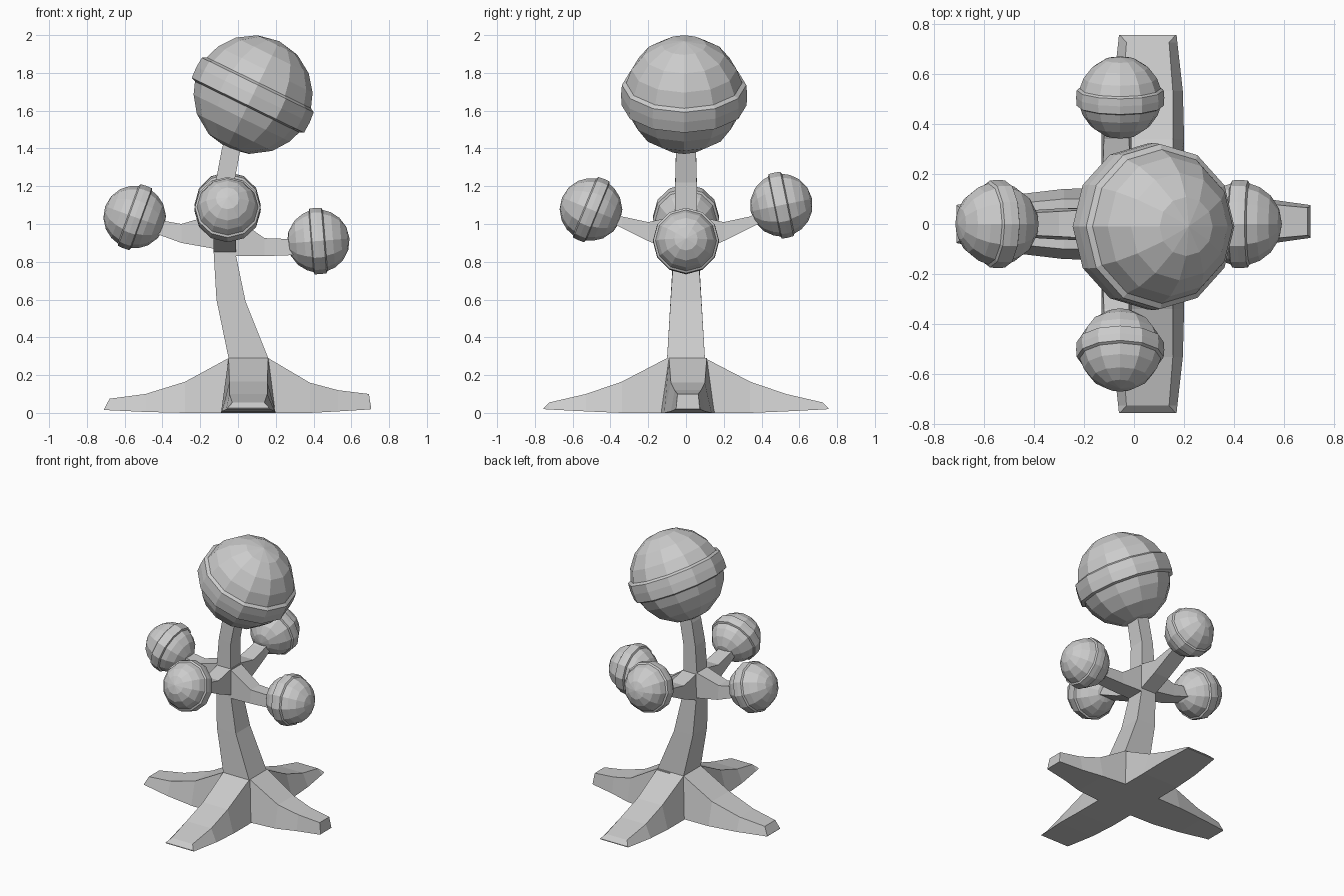
import bpy, bmesh, math
from mathutils import Vector, Matrix

if "Cube" in bpy.data.objects:
    bpy.data.objects.remove(bpy.data.objects["Cube"])


def finish(name, bm):
    bmesh.ops.recalc_face_normals(bm, faces=bm.faces)
    me = bpy.data.meshes.new(name)
    bm.to_mesh(me)
    bm.free()
    ob = bpy.data.objects.new(name, me)
    bpy.context.collection.objects.link(ob)
    return ob


def loft(name, rings):
    """Skin a list of equal-sized point rings and cap both ends."""
    bm = bmesh.new()
    rows = [[bm.verts.new(p) for p in r] for r in rings]
    n = len(rows[0])
    for a, b in zip(rows, rows[1:]):
        for i in range(n):
            j = (i + 1) % n
            bm.faces.new((a[i], a[j], b[j], b[i]))
    bm.faces.new(rows[0])
    bm.faces.new(rows[-1])
    return finish(name, bm)


def limb(name, origin, direction, stations):
    """Trapezoid limb; station = distance, z bottom, half bottom, z top, half top."""
    o, d = Vector((*origin, 0)), Vector((*direction, 0))
    s = Vector((-d.y, d.x, 0))
    up = Vector((0, 0, 1))
    rings = []
    for t, zb, hb, zt, ht in stations:
        c = o + d * t
        rings.append([c - s * hb + up * zb, c + s * hb + up * zb,
                      c + s * ht + up * zt, c - s * ht + up * zt])
    return loft(name, rings)


def ball(name, centre, axis, r, seg=12):
    """Low-poly sphere with a raised band around its equator."""
    prof = [(r * math.cos(math.radians(a)), r * math.sin(math.radians(a)))
            for a in (-68, -45, -26)]
    prof += [(r * 0.975, -r * 0.23), (r * 1.05, -r * 0.20), (r * 1.06, 0),
             (r * 1.045, r * 0.18), (r * 0.975, r * 0.22)]
    prof += [(r * math.cos(math.radians(a)), r * math.sin(math.radians(a)))
             for a in (28, 47, 68)]
    bm = bmesh.new()
    rows = [[bm.verts.new((q * math.cos(2 * math.pi * i / seg),
                           q * math.sin(2 * math.pi * i / seg), h))
             for i in range(seg)] for q, h in prof]
    for a, b in zip(rows, rows[1:]):
        for i in range(seg):
            j = (i + 1) % seg
            bm.faces.new((a[i], a[j], b[j], b[i]))
    for row, h in ((rows[0], -r), (rows[-1], r)):
        pole = bm.verts.new((0, 0, h))
        for i in range(seg):
            bm.faces.new((row[i], row[(i + 1) % seg], pole))
    rot = Vector(axis).to_track_quat('Z', 'Y').to_matrix().to_4x4()
    bm.transform(Matrix.Translation(centre) @ rot)
    return finish(name, bm)


# Trunk: x left, z left, x right, z right, half depth
trunk = [(-0.05, 0.1, 0.16, 0.1, 0.10), (-0.05, 0.29, 0.16, 0.29, 0.10),
         (-0.114, 0.60, 0.04, 0.59, 0.082), (-0.13, 0.87, -0.01, 0.83, 0.066),
         (-0.13, 1.05, -0.02, 1.03, 0.06), (-0.115, 1.24, -0.02, 1.22, 0.057),
         (-0.085, 1.40, 0.01, 1.38, 0.053), (-0.05, 1.5, 0.04, 1.48, 0.05)]
loft("trunk", [[(xl, -h, zl), (xr, -h, zr), (xr, h, zr), (xl, h, zl)]
               for xl, zl, xr, zr, h in trunk])

# Roots
limb("root_left", (0.055, 0), (-1, 0),
     [(0, 0, .145, .29, .10), (.105, 0, .145, .29, .10), (.335, 0, .14, .165, .10),
      (.545, .005, .115, .10, .08), (.735, .015, .08, .075, .06), (.765, .015, .075, .02, .072)][:4]
     + [(.735, .014, .082, .075, .06), (.764, .014, .076, .02, .074)])
limb("root_right", (0.055, 0.01), (1, 0),
     [(0, 0, .145, .29, .10), (.105, 0, .145, .29, .10), (.325, 0, .125, .16, .09),
      (.475, .008, .09, .12, .07), (.638, .018, .067, .10, .055), (.65, .02, .065, .025, .062)])
for name, sy in (("root_front", -1), ("root_back", 1)):
    limb(name, (0.055, 0), (0, sy),
         [(0, 0, .145, .29, .105), (.10, 0, .145, .29, .105), (.34, 0, .145, .165, .10),
          (.53, .008, .14, .10, .10), (.725, .018, .118, .055, .085), (.755, .02, .115, .025, .112)])

# Branches
limb("branch_left", (-0.07, 0), (-1, 0),
     [(0, .85, .066, 1.06, .06), (.06, .87, .066, 1.05, .06), (.23, .90, .062, 1.0, .05),
      (.34, .94, .055, 1.02, .045), (.44, .97, .05, 1.05, .04)])
limb("branch_right", (-0.07, 0), (1, 0),
     [(0, .85, .066, 1.05, .06), (.06, .83, .066, 1.03, .06), (.21, .83, .06, .925, .05),
      (.35, .835, .055, .92, .045), (.44, .85, .05, .93, .04)])
for name, sy in (("branch_front", -1), ("branch_back", 1)):
    limb(name, (-0.07, 0), (0, sy),
         [(0, .85, .06, 1.04, .055), (.06, .85, .06, 1.04, .055), (.20, .91, .06, 1.01, .055),
          (.34, .98, .06, 1.04, .05), (.44, 1.03, .055, 1.09, .045)])

# Foliage balls
ball("crown_ball", (0.08, -0.01, 1.685), (0.44, 0, 0.9), 0.315)
ball("ball_left", (-0.547, 0, 1.037), (-0.94, 0, 0.34), 0.166)
ball("ball_right", (0.425, 0, 0.91), (1, 0, 0.08), 0.166)
ball("ball_front", (-0.055, -0.503, 1.077), (0, -0.92, 0.38), 0.166)
ball("ball_back", (-0.055, 0.505, 1.10), (0, 0.97, 0.2), 0.166)
